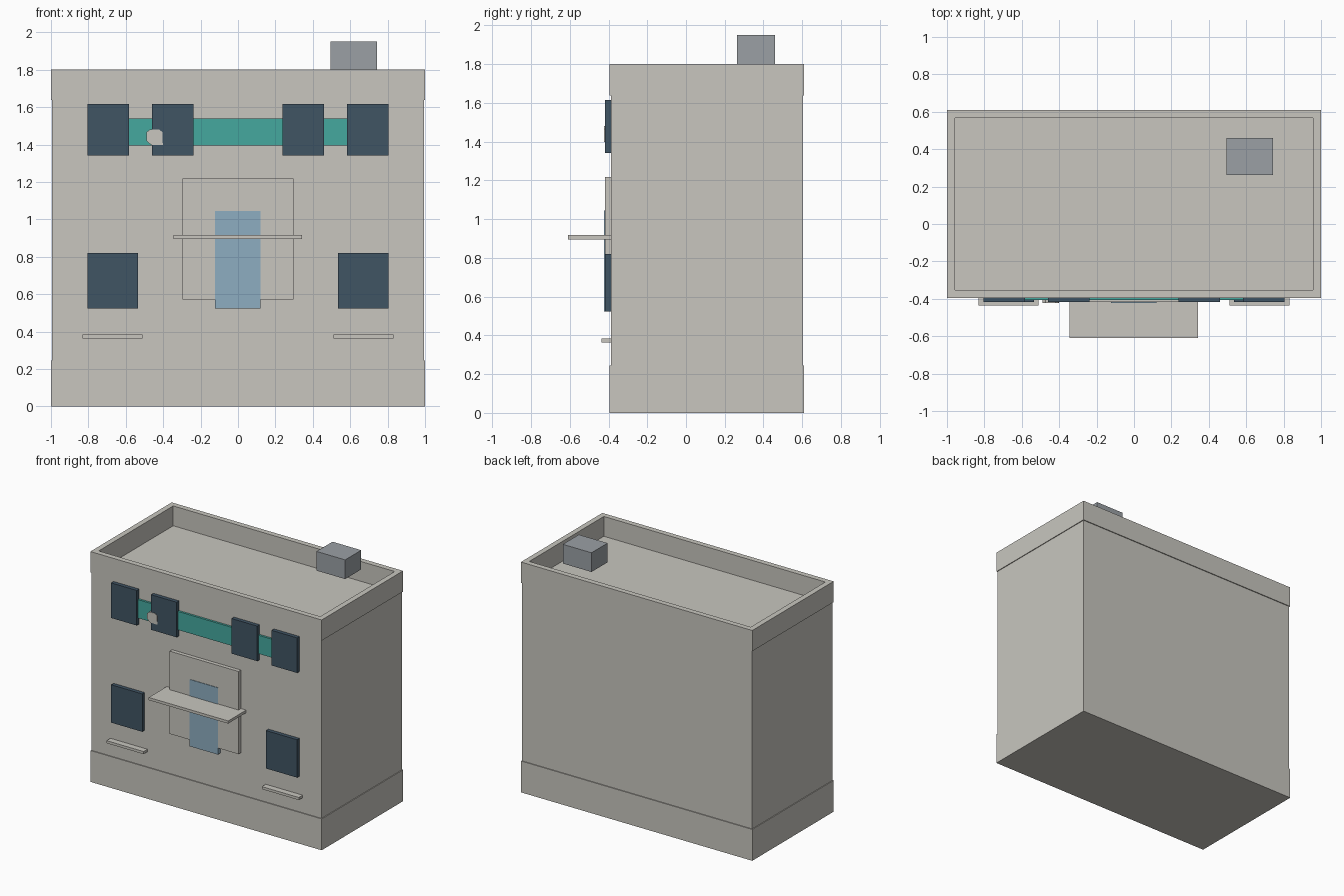
import bpy, bmesh

cube = bpy.data.objects.get("Cube")
if cube:
    bpy.data.objects.remove(cube, do_unlink=True)


def material(name, rgb):
    m = bpy.data.materials.new(name)
    m.use_nodes = True
    m.diffuse_color = (*rgb, 1)
    m.node_tree.nodes["Principled BSDF"].inputs["Base Color"].default_value = (*rgb, 1)
    return m


STONE = material("pale stone", (0.58, 0.565, 0.52))
NAVY = material("dark window", (0.051, 0.089, 0.127))
TEAL = material("teal band", (0.06, 0.397, 0.347))
GLASS = material("door blue", (0.27, 0.423, 0.533))
METAL = material("roof metal", (0.328, 0.352, 0.376))


def finish(name, bm, mat):
    bmesh.ops.recalc_face_normals(bm, faces=bm.faces[:])
    mesh = bpy.data.meshes.new(name)
    bm.to_mesh(mesh)
    bm.free()
    mesh.materials.append(mat)
    ob = bpy.data.objects.new(name, mesh)
    bpy.context.scene.collection.objects.link(ob)
    return ob


def box_mesh(x, y, z):
    """Box from (min, max) pairs on each axis."""
    bm = bmesh.new()
    bmesh.ops.create_cube(bm, size=1)
    for v in bm.verts:
        v.co = [lo + (c + 0.5) * (hi - lo) for c, (lo, hi) in zip(v.co, (x, y, z))]
    return bm


def box(name, x, y, z, mat):
    return finish(name, box_mesh(x, y, z), mat)


WALL = -0.388            # front plane of the main wall
INSIDE = WALL + 0.02     # depth at which facade parts are embedded
OUTER_Y = (-0.395, 0.61)

# Main block and plinth
box("main_walls", (-0.994, 0.994), (WALL, 0.603), (0.2, 1.64), STONE)
box("plinth", (-1, 1), OUTER_Y, (0, 0.245), STONE)

# Parapet: inset the top and sink the roof deck
bm = box_mesh((-1, 1), OUTER_Y, (1.638, 1.8))
top = max(bm.faces, key=lambda f: f.calc_center_median().z)
bmesh.ops.inset_region(bm, faces=[top], thickness=0.06)
deck = bmesh.ops.extrude_face_region(bm, geom=[top])["geom"]
bmesh.ops.translate(bm, vec=(0, 0, -0.155),
                    verts=[g for g in deck if isinstance(g, bmesh.types.BMVert)])
if top.is_valid:
    bmesh.ops.delete(bm, geom=[top], context='FACES')
finish("parapet_and_roof", bm, STONE)

# Roof unit
box("roof_unit", (0.495, 0.743), (0.262, 0.46), (1.8, 1.95), METAL)

# Windows, band and sills
for side, s in (("left", 1), ("right", -1)):
    for part, a, b, z in (("upper_outer_window", 0.583, 0.804, (1.342, 1.616)),
                          ("upper_inner_window", 0.237, 0.459, (1.342, 1.616)),
                          ("lower_window", 0.535, 0.804, (0.524, 0.82))):
        box(f"{side}_{part}", sorted((s * a, s * b)), (-0.418, INSIDE), z, NAVY)
    box(f"{side}_sill", sorted((s * 0.511, s * 0.831)), (-0.436, INSIDE), (0.363, 0.383), STONE)
box("teal_band", (-0.6, 0.6), (-0.405, INSIDE), (1.396, 1.54), TEAL)

# Entrance: surround, door and canopy
box("door_surround", (-0.298, 0.297), (-0.418, INSIDE), (0.572, 1.218), STONE)
box("door", (-0.124, 0.121), (-0.422, INSIDE), (0.523, 1.045), GLASS)
box("canopy", (-0.345, 0.342), (-0.61, INSIDE), (0.896, 0.917), STONE)

# Small round-cornered ornament on the band
outline = [(-0.49, 1.42), (-0.49, 1.465), (-0.472, 1.48), (-0.42, 1.48),
           (-0.404, 1.465), (-0.402, 1.398), (-0.465, 1.398)]
bm = bmesh.new()
face = bm.faces.new([bm.verts.new((x, -0.422, z)) for x, z in outline])
side = bmesh.ops.extrude_face_region(bm, geom=[face])["geom"]
bmesh.ops.translate(bm, vec=(0, 0.03, 0),
                    verts=[g for g in side if isinstance(g, bmesh.types.BMVert)])
if not face.is_valid or len(bm.faces) < len(outline) + 2:
    bm.faces.new([v for v in bm.verts if v.co.y < -0.42])
finish("band_ornament", bm, STONE)
